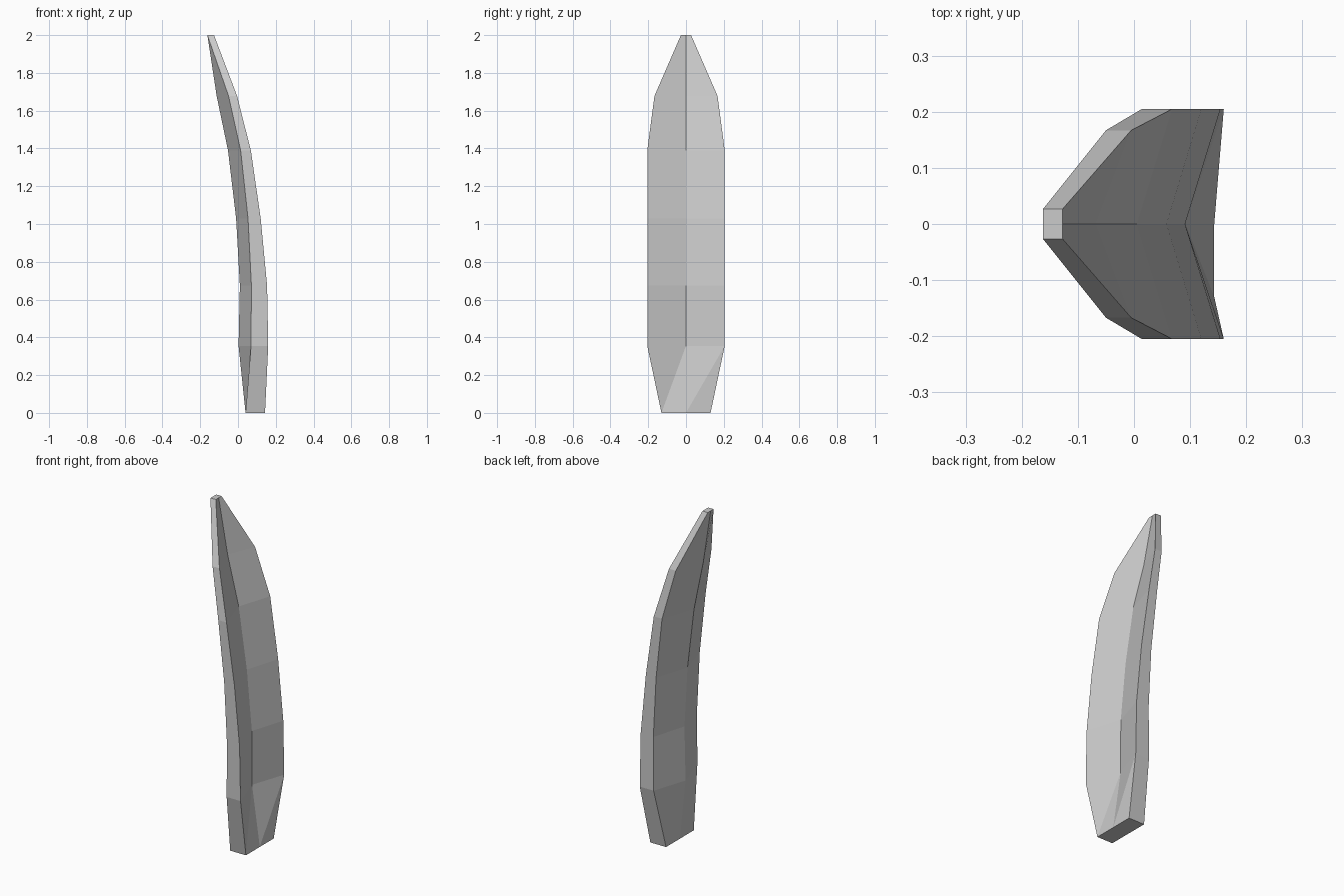
import bpy, bmesh

if "Cube" in bpy.data.objects:
    bpy.data.objects.remove(bpy.data.objects["Cube"])

# Stations up the blade:
# z, half width, back ridge x, back edge x, front edge x, front valley x
STATIONS = [
    (0.000, 0.130,  0.040,  0.040,  0.143,  0.143),
    (0.355, 0.205,  0.003,  0.069,  0.160,  0.092),
    (0.674, 0.205,  0.010,  0.071,  0.154,  0.091),
    (1.030, 0.205, -0.010,  0.053,  0.120,  0.058),
    (1.390, 0.205, -0.053,  0.014,  0.068,  0.005),
    (1.678, 0.167, -0.113, -0.050, -0.005, -0.068),
    (2.000, 0.027, -0.162, -0.162, -0.127, -0.127),
]

bm = bmesh.new()

# V-shaped cross-section, six points per station
rings = []
for z, w, ridge, back, front, valley in STATIONS:
    section = [(ridge, 0), (back, -w), (front, -w),
               (valley, 0), (front, w), (back, w)]
    rings.append([bm.verts.new((x, y, z)) for x, y in section])

# Skin between stations
for low, high in zip(rings, rings[1:]):
    for i in range(6):
        j = (i + 1) % 6
        bm.faces.new((low[i], low[j], high[j], high[i]))

# Flat base and tip
bm.faces.new(rings[0][::-1])
bm.faces.new(rings[-1])

# Folds in the twisted panels beside the valley at the base
bmesh.ops.connect_verts(bm, verts=[rings[0][3], rings[1][4]])
bmesh.ops.connect_verts(bm, verts=[rings[0][2], rings[1][3]])
bmesh.ops.recalc_face_normals(bm, faces=bm.faces)

mesh = bpy.data.meshes.new("curved_blade")
bm.to_mesh(mesh)
bm.free()
blade = bpy.data.objects.new("curved_blade", mesh)
bpy.context.collection.objects.link(blade)
